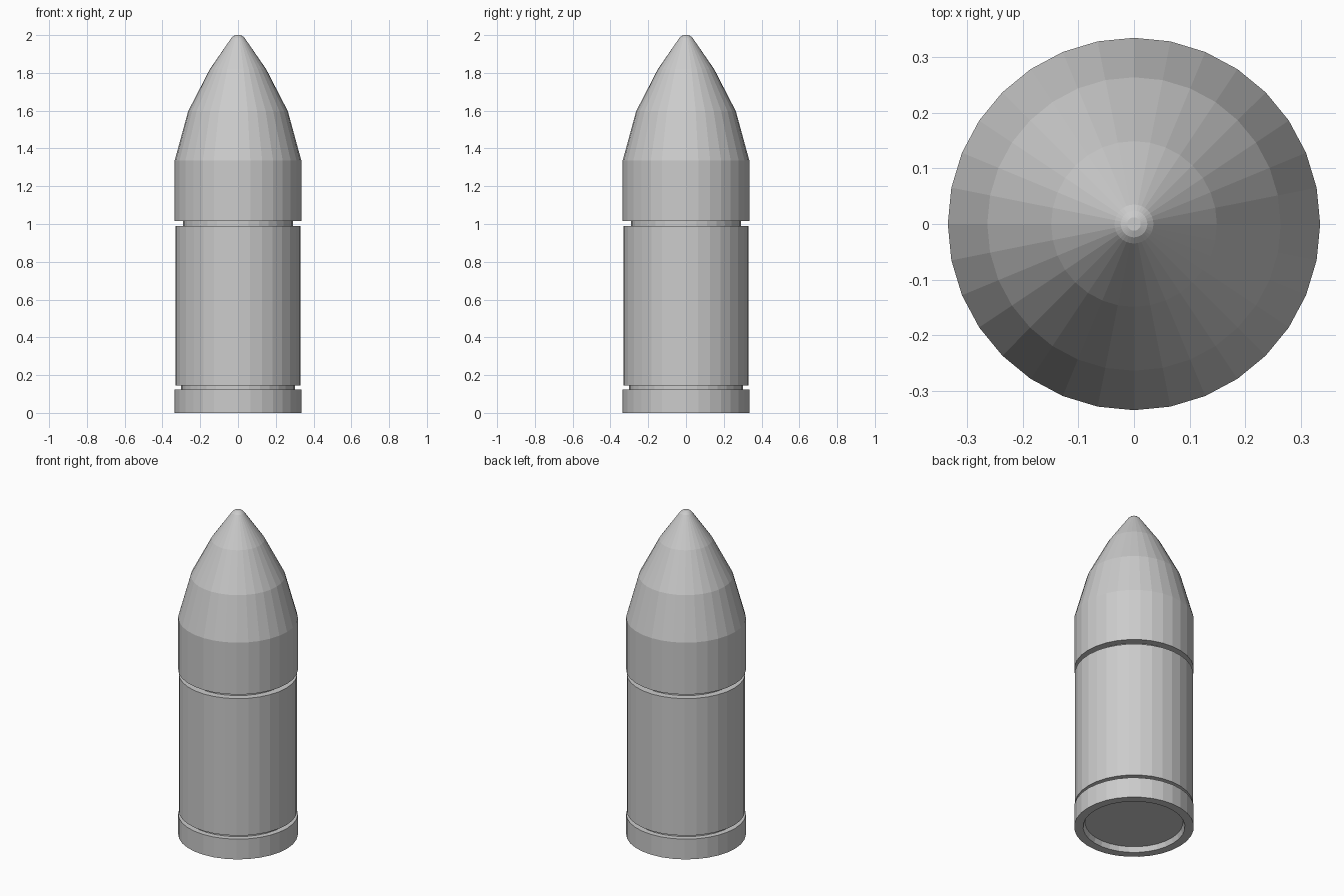
import bpy, bmesh, math

if "Cube" in bpy.data.objects:
    bpy.data.objects.remove(bpy.data.objects["Cube"])

SIDES = 32


def lathe(name, profile, cap_start=False, cap_end=False):
    """Spin a (radius, z) profile, listed bottom to top, around the z axis."""
    bm = bmesh.new()
    rings = []
    for r, z in profile:
        rings.append([bm.verts.new((r * math.cos(2 * math.pi * i / SIDES),
                                    r * math.sin(2 * math.pi * i / SIDES), z))
                      for i in range(SIDES)])
    for low, high in zip(rings, rings[1:]):
        for i in range(SIDES):
            j = (i + 1) % SIDES
            bm.faces.new((low[i], low[j], high[j], high[i]))
    if cap_start:
        bm.faces.new(rings[0][::-1])
    if cap_end:
        bm.faces.new(rings[-1])
    mesh = bpy.data.meshes.new(name)
    bm.to_mesh(mesh)
    bm.free()
    obj = bpy.data.objects.new(name, mesh)
    bpy.context.collection.objects.link(obj)
    return obj


# Case: recessed base, rim, extractor groove, straight wall, neck groove
lathe("case", [
    (0.274, 0.03), (0.285, 0.0), (0.335, 0.0), (0.335, 0.125),
    (0.302, 0.125), (0.302, 0.145), (0.331, 0.145), (0.331, 0.99),
    (0.291, 0.99), (0.291, 1.017),
], cap_start=True)

# Tip: straight collar, then faceted ogive with a small blunt nose
lathe("tip", [
    (0.291, 1.017), (0.335, 1.017), (0.335, 1.337), (0.264, 1.597),
    (0.149, 1.82), (0.035, 1.985), (0.024, 1.995), (0.012, 2.0),
], cap_end=True)
